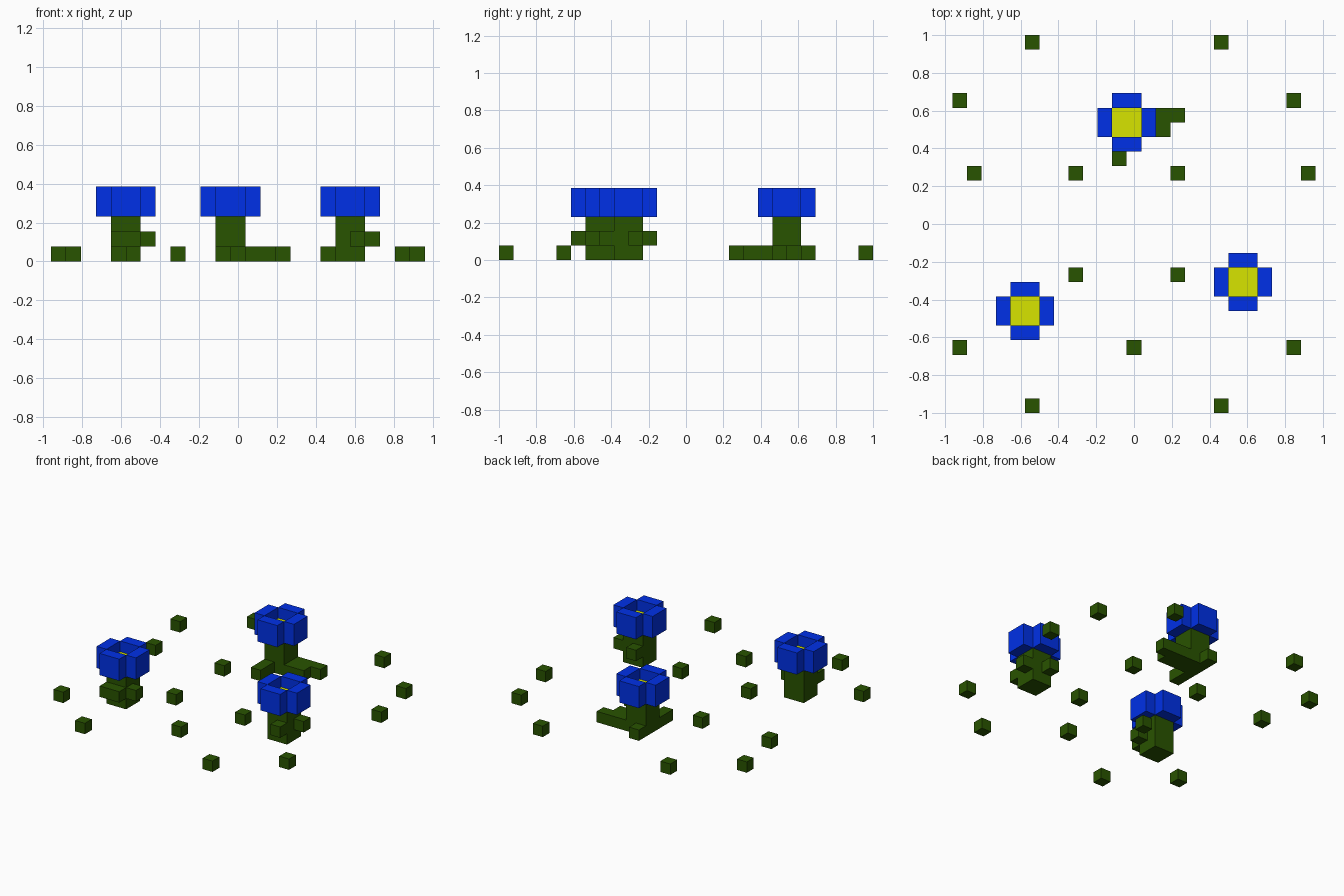
import bpy, bmesh

if "Cube" in bpy.data.objects:
    bpy.data.objects.remove(bpy.data.objects["Cube"])

U = 2 / 26  # one grid cell


def material(name, rgb):
    m = bpy.data.materials.new(name)
    m.diffuse_color = (*rgb, 1)
    m.use_nodes = True
    m.node_tree.nodes["Principled BSDF"].inputs["Base Color"].default_value = m.diffuse_color
    return m


GREEN = material("leaf green", (0.022, 0.087, 0.0))
BLUE = material("petal blue", (0.0, 0.030, 0.80))
YELLOW = material("centre yellow", (0.68, 0.78, 0.0))


def blocks(name, boxes, mat):
    """Boxes as (x, y, z, width, depth, height) in grid cells."""
    bm = bmesh.new()
    for x, y, z, w, d, h in boxes:
        cube = bmesh.ops.create_cube(bm, size=1)
        for v in cube["verts"]:
            v.co.x = (x - 0.5 + w * (v.co.x + 0.5)) * U
            v.co.y = (y + d * (v.co.y + 0.5)) * U
            v.co.z = (z + h * (v.co.z + 0.5)) * U
    me = bpy.data.meshes.new(name)
    bm.to_mesh(me)
    bm.free()
    me.materials.append(mat)
    ob = bpy.data.objects.new(name, me)
    bpy.context.collection.objects.link(ob)


def flower(name, x, y, leaves):
    # Stem, yellow centre sunk between the petals, four petals, leaves
    blocks(name + "_stem", [(x, y, 0, 2, 2, 3)], GREEN)
    blocks(name + "_centre", [(x, y, 3, 2, 2, 1)], YELLOW)
    blocks(name + "_petals", [(x - 1, y, 3, 1, 2, 2), (x + 2, y, 3, 1, 2, 2),
                              (x, y - 1, 3, 2, 1, 2), (x, y + 2, 3, 2, 1, 2)], BLUE)
    blocks(name + "_leaves", leaves, GREEN)


flower("back_flower", -1, 6, [(1, 6, 0, 2, 2, 1), (3, 7, 0, 1, 1, 1),
                              (-1, 4, 0, 1, 2, 1), (-1, 8, 0, 1, 1, 1)])
flower("right_flower", 7, -5, [(9, -4, 1, 1, 1, 1), (8, -6, 1, 1, 1, 1), (7, -3, 1, 1, 1, 1)])
flower("left_flower", -8, -7, [(-8, -8, 1, 2, 1, 1), (-6, -7, 1, 1, 1, 1)])

# Scattered sprouts on the ground
sprouts = [(-7, 12), (6, 12), (-12, 8), (11, 8), (-11, 3), (-4, 3), (3, 3), (12, 3),
           (-4, -4), (3, -4), (-12, -9), (0, -9), (11, -9), (-7, -13), (6, -13)]
for i, (x, y) in enumerate(sprouts):
    blocks(f"sprout_{i + 1}", [(x, y, 0, 1, 1, 1)], GREEN)
